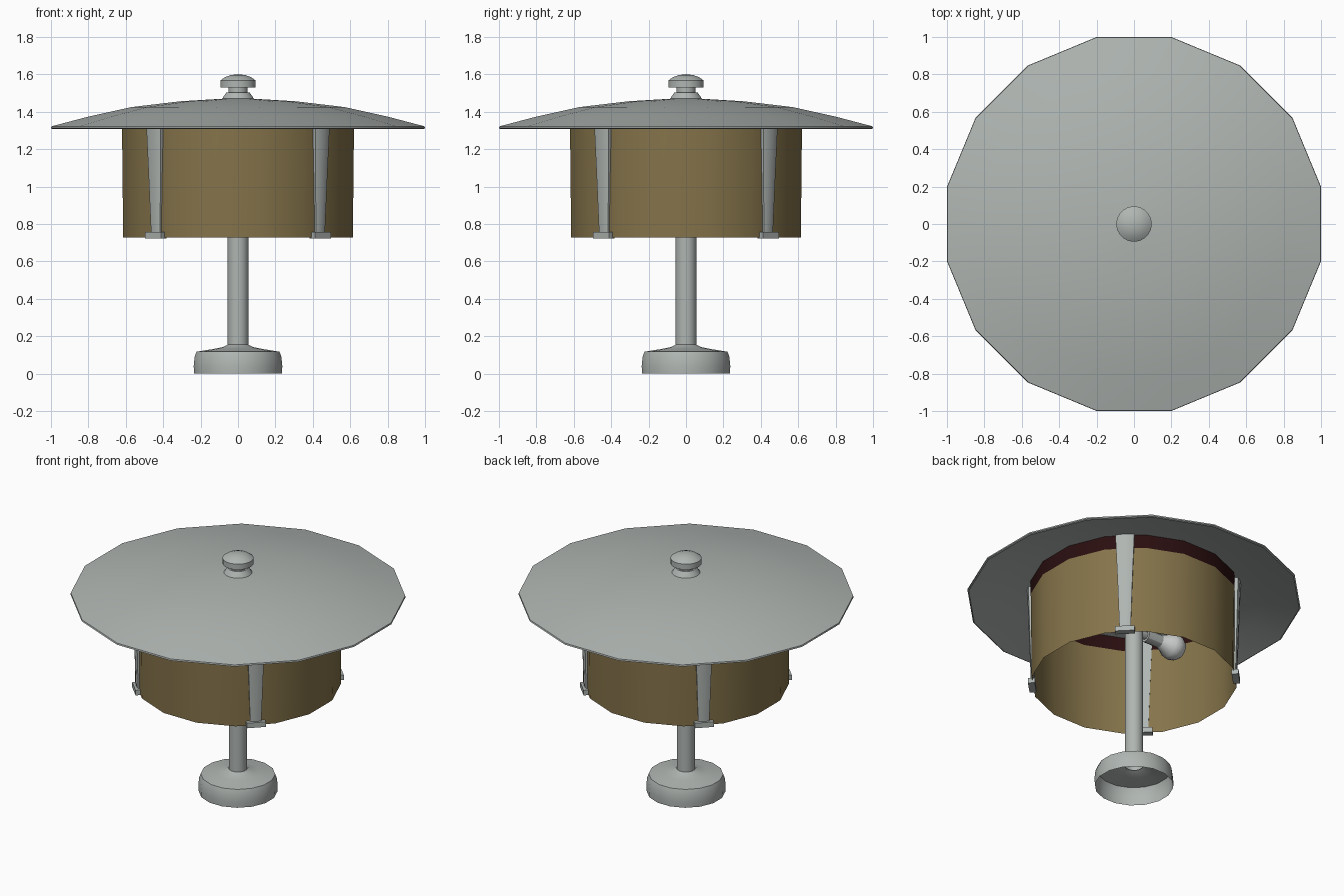
import bpy, bmesh, math
from mathutils import Matrix

if "Cube" in bpy.data.objects:
    bpy.data.objects.remove(bpy.data.objects["Cube"])


def material(name, rgb):
    m = bpy.data.materials.new(name)
    m.diffuse_color = (*rgb, 1)
    m.use_nodes = True
    m.node_tree.nodes["Principled BSDF"].inputs["Base Color"].default_value = m.diffuse_color
    return m


GREY = material("pewter grey", (0.43, 0.465, 0.445))
GOLD = material("antique gold", (0.235, 0.174, 0.069))
RED = material("dark red", (0.023, 0.0045, 0.005))
WHITE = material("bulb white", (0.62, 0.64, 0.63))


def finish(name, bm, mats, angle=30):
    me = bpy.data.meshes.new(name)
    bm.to_mesh(me)
    bm.free()
    for m in mats:
        me.materials.append(m)
    ob = bpy.data.objects.new(name, me)
    bpy.context.collection.objects.link(ob)
    bpy.ops.object.select_all(action='DESELECT')
    ob.select_set(True)
    bpy.context.view_layer.objects.active = ob
    bpy.ops.object.shade_smooth_by_angle(angle=math.radians(angle))
    return ob


def lathe(name, profile, sides, mats, rot=None, angle=30):
    """Spin (flat-to-flat radius, z) points; radius 0 becomes a pole."""
    bm = bmesh.new()
    k = 1 / math.cos(math.pi / sides)
    rings = []
    for r, z in profile:
        if r == 0:
            rings.append([bm.verts.new((0, 0, z))] * sides)
        else:
            rings.append([bm.verts.new((r * k * math.cos((i + .5) * 2 * math.pi / sides),
                                        r * k * math.sin((i + .5) * 2 * math.pi / sides), z))
                          for i in range(sides)])
    for a, b in zip(rings, rings[1:]):
        for i in range(sides):
            j = (i + 1) % sides
            vs = list(dict.fromkeys((a[i], a[j], b[j], b[i])))
            bm.faces.new(vs)
    if rot:
        bm.transform(rot)
    return finish(name, bm, mats, angle)


# Base, hollow underneath
lathe("base", [(.235, 0), (.237, .04), (.232, .09), (.222, .117), (.13, .132),
               (.08, .142), (.056, .155)], 16, [GREY])

# Central pole
lathe("pole", [(.055, .14), (.055, 1.46)], 16, [GREY])

# Drum shade: gold wall, dark red band tucked under the roof
shade = lathe("drum_shade", [(.614, .727), (.62, 1.31), (.62, 1.405)], 16, [GOLD, RED], angle=25)
for p in shade.data.polygons:
    p.material_index = 1 if p.center.z > 1.31 else 0

# Shallow domed roof
lathe("roof", [(0, 1.455), (.31, 1.442), (.57, 1.412), (.8, 1.362), (.992, 1.308), (1.0, 1.312),
               (.998, 1.322), (.8, 1.374), (.57, 1.425), (.31, 1.456), (.08, 1.47), (0, 1.471)],
      16, [GREY])

# Finial
lathe("finial", [(.088, 1.465), (.075, 1.485), (.062, 1.503), (.05, 1.503), (.05, 1.531),
                 (.094, 1.531), (.094, 1.568), (.072, 1.584), (.04, 1.596), (0, 1.601)],
      24, [GREY])

# Four tapered ribs with clips at the bottom edge of the shade
for n in range(4):
    turn = Matrix.Rotation(math.radians(45 + 90 * n), 4, 'Z')
    bm = bmesh.new()
    rings = []
    for z, w, d, r in [(.74, .034, .018, .61), (1.08, .045, .026, .614), (1.405, .058, .034, .617)]:
        rings.append([bm.verts.new((r + x, y, z)) for x, y in
                      [(0, -w), (d * .7, -w), (d, -w * .45), (d, w * .45), (d * .7, w), (0, w)]])
    for a, b in zip(rings, rings[1:]):
        for i in range(6):
            bm.faces.new((a[i], a[(i + 1) % 6], b[(i + 1) % 6], b[i]))
    bm.faces.new(rings[0][::-1])
    bm.faces.new(rings[-1])
    bm.transform(turn)
    finish(f"rib_{n + 1}", bm, [GREY])

    bm = bmesh.new()
    bmesh.ops.create_cube(bm, size=1, matrix=turn @ Matrix.Translation((.622, 0, .739))
                          @ Matrix.Diagonal((.042, .118, .034, 1)))
    finish(f"rib_clip_{n + 1}", bm, [GREY])

# Two bulbs on side sockets inside the shade
for side, s in (("right", 1), ("left", -1)):
    rot = Matrix.Translation((0, 0, 1.09)) @ Matrix.Rotation(s * math.pi / 2, 4, 'Y')
    lathe(f"socket_{side}", [(.025, .04), (.025, .09), (.04, .09), (.04, .2), (0, .2)],
          12, [GREY], rot)
    ball = [(.082 * math.sin(t), .305 - .082 * math.cos(t))
            for t in [math.pi * i / 8 for i in range(2, 8)]]
    lathe(f"bulb_{side}", [(.035, .19)] + ball + [(0, .387)], 16, [WHITE], rot, 60)
